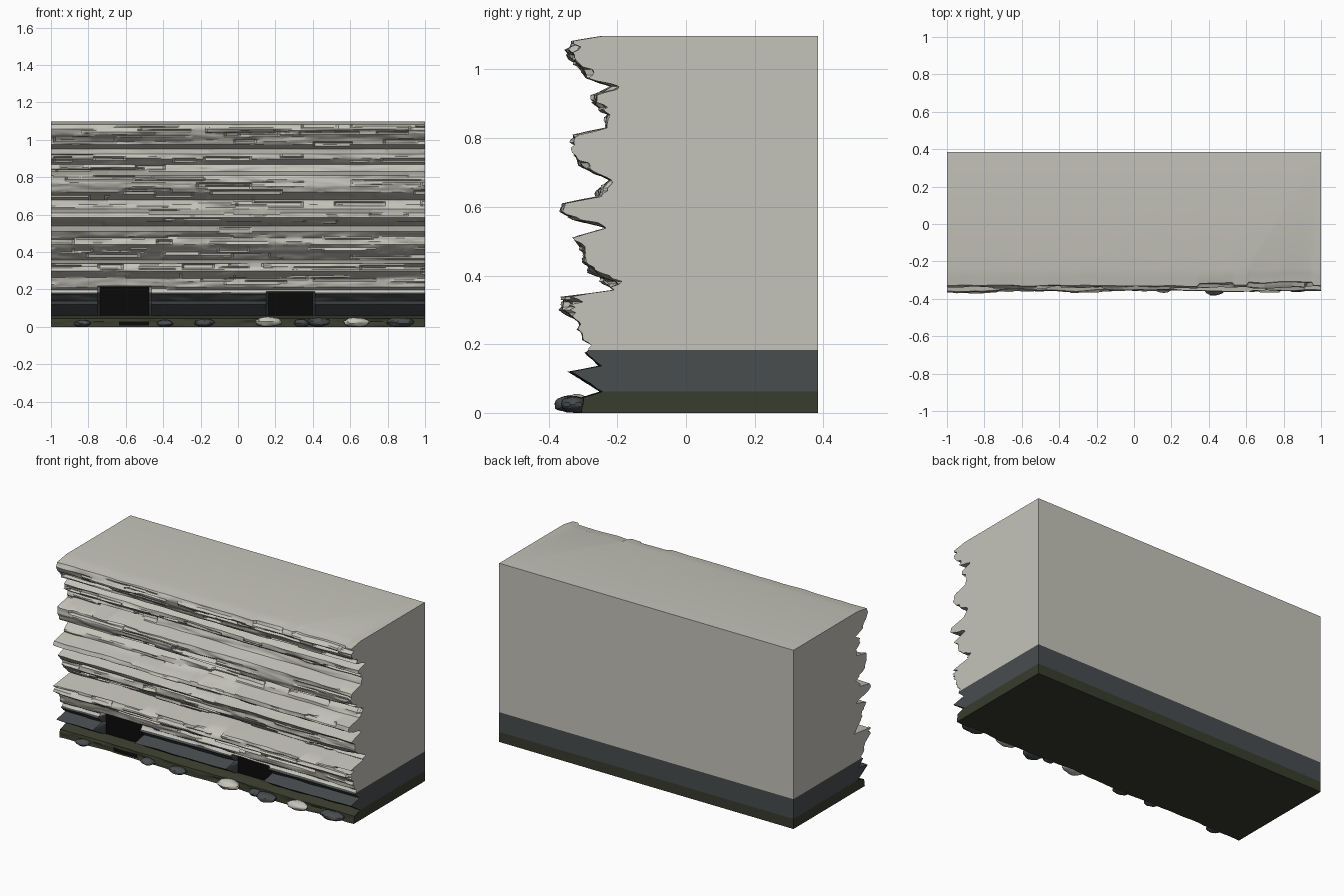
import bpy, bmesh, math, random
from mathutils import Vector, noise

if "Cube" in bpy.data.objects:
    bpy.data.objects.remove(bpy.data.objects["Cube"])

random.seed(7)


def material(name, rgb):
    m = bpy.data.materials.new(name)
    m.diffuse_color = (*rgb, 1)
    m.use_nodes = True
    m.node_tree.nodes["Principled BSDF"].inputs["Base Color"].default_value = m.diffuse_color
    return m


LIMESTONE = material("pale limestone", (0.56, 0.55, 0.49))
SLATE = material("wet slate", (0.066, 0.074, 0.078))
ALGAE = material("dark algae", (0.040, 0.045, 0.026))
HOLLOW = material("cave black", (0.003, 0.003, 0.003))

BACK, SLATE_TOP, ALGAE_TOP = 0.385, 0.183, 0.062

# Eroded front profile as (y, z), from base to top
PROFILE = [(-.31, 0), (-.305, .045), (-.25, .062), (-.345, .12), (-.255, .137), (-.295, .175),
           (-.285, .183), (-.275, .197), (-.30, .212), (-.315, .265), (-.365, .30), (-.355, .338),
           (-.205, .358), (-.265, .408), (-.30, .44), (-.30, .475), (-.33, .51), (-.23, .538),
           (-.325, .562), (-.365, .585), (-.36, .61), (-.26, .63), (-.25, .655), (-.225, .678),
           (-.31, .72), (-.33, .765), (-.33, .81), (-.24, .83), (-.23, .868), (-.27, .897),
           (-.27, .925), (-.225, .95), (-.295, .975), (-.305, 1.0), (-.33, 1.028),
           (-.345, 1.057), (-.335, 1.083), (-.245, 1.098)]

# Resample the profile into thin strata, keeping every ridge and groove
rows = []
for (y0, z0), (y1, z1) in zip(PROFILE, PROFILE[1:]):
    n = max(1, round((z1 - z0) / 0.008))
    rows += [(y0 + (y1 - y0) * i / n, z0 + (z1 - z0) * i / n) for i in range(n)]
rows.append(PROFILE[-1])
COLS = 160
xs = [-1 + 2 * i / COLS for i in range(COLS + 1)]

# Chipped slabs: x start, x end, z start, z end, depth
chips = []
for _ in range(230):
    x, z, w = random.uniform(-1.1, 1), random.uniform(0.2, 1.08), random.uniform(0.08, 0.4)
    chips.append((x, x + w, z, z + random.uniform(0.008, 0.028), random.uniform(-0.012, 0.026)))

# Shallow sea caves: x start, x end, top
CAVES = [(-0.74, -0.47, 0.215), (0.16, 0.40, 0.186)]


def in_cave(x, z):
    return any(a <= x <= b and ALGAE_TOP <= z <= top for a, b, top in CAVES)


def front_y(x, y, z):
    if in_cave(x, z):
        return -0.23
    y += 0.006 + 0.010 * noise.noise(Vector((x * 2.5, z * 9, 0)))
    y += 0.007 * noise.noise(Vector((x * 8, z * 50, 4)))
    for a, b, lo, hi, d in chips:
        if a <= x <= b and lo <= z <= hi:
            y += d
    return max(-0.372, y)


def band(z):
    return 2 if z < ALGAE_TOP else 1 if z < SLATE_TOP else 0


# Cliff block: eroded front, flat banded ends and back
bm = bmesh.new()
front = [[bm.verts.new((x, front_y(x, y, z), z)) for x in xs] for y, z in rows]
rear = [[bm.verts.new((x, BACK, z)) for x in (-1, 1)] for _, z in rows]


def face(verts, index):
    bm.faces.new(verts).material_index = index


for r in range(len(rows) - 1):
    z = (rows[r][1] + rows[r + 1][1]) / 2
    f, g, b, c = front[r], front[r + 1], rear[r], rear[r + 1]
    for i in range(COLS):
        x = (xs[i] + xs[i + 1]) / 2
        sill = -0.64 < x < -0.47 and 0.008 < z < 0.032
        face((f[i], f[i + 1], g[i + 1], g[i]), 3 if sill or in_cave(x, z) else band(z))
    face((f[-1], b[1], c[1], g[-1]), band(z))
    face((b[0], f[0], g[0], c[0]), band(z))
    face((b[1], b[0], c[0], c[1]), band(z))
# Flat top and underside
face(front[-1] + rear[-1][::-1], 0)
face(front[0][::-1] + rear[0], 2)

mesh = bpy.data.meshes.new("cliff_block")
bm.to_mesh(mesh)
bm.free()
cliff = bpy.data.objects.new("cliff_block", mesh)
bpy.context.collection.objects.link(cliff)
for m in (LIMESTONE, SLATE, ALGAE, HOLLOW):
    mesh.materials.append(m)


def smooth(obj, degrees):
    bpy.ops.object.select_all(action='DESELECT')
    obj.select_set(True)
    bpy.context.view_layer.objects.active = obj
    bpy.ops.object.shade_smooth_by_angle(angle=math.radians(degrees))


smooth(cliff, 30)

# Boulders along the foot: x, y, half width, half depth, half height, material
BOULDERS = [(-0.83, -.320, .045, .032, .018, SLATE), (-0.39, -.320, .042, .032, .018, SLATE),
            (-0.18, -.325, .052, .036, .021, SLATE), (0.16, -.325, .070, .042, .027, LIMESTONE),
            (0.34, -.315, .040, .030, .020, SLATE), (0.43, -.338, .060, .045, .025, SLATE),
            (0.63, -.325, .066, .038, .024, LIMESTONE), (0.87, -.325, .075, .038, .024, SLATE)]
for k, (x, y, rx, ry, rz, mat) in enumerate(BOULDERS):
    bpy.ops.mesh.primitive_ico_sphere_add(subdivisions=3, radius=1, location=(x, y, rz * 1.02))
    rock = bpy.context.object
    rock.name = f"boulder_{k + 1}"
    for v in rock.data.vertices:
        p = v.co * (1 + 0.18 * noise.noise(v.co * 1.8 + Vector((k * 5, 0, 0))))
        v.co = (p.x * rx, p.y * ry, max(-rz, p.z * rz))
    rock.data.materials.append(mat)
    smooth(rock, 30)
